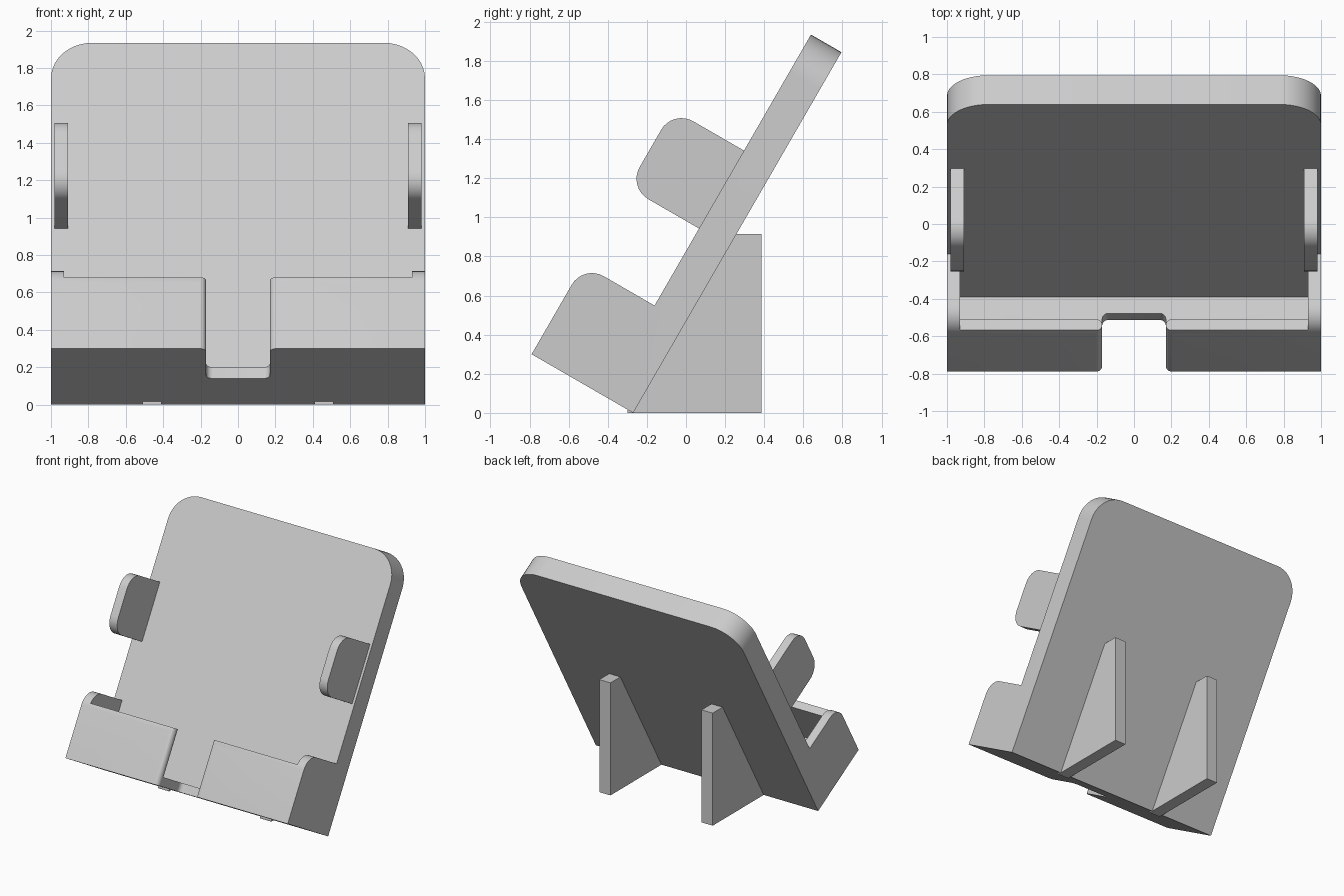
import bpy, bmesh, math
from mathutils import Vector

old = bpy.data.objects.get("Cube")
if old:
    bpy.data.objects.remove(old, do_unlink=True)

# One plain grey material
grey = bpy.data.materials.new("light_grey")
grey.use_nodes = True
colour = (0.6, 0.6, 0.6, 1)
grey.diffuse_color = colour
grey.node_tree.nodes["Principled BSDF"].inputs["Base Color"].default_value = colour

LEAN = math.radians(30)
S, C = math.sin(LEAN), math.cos(LEAN)


def tilted(x, n, u):
    """Leaning frame: n is forward from the back face, u runs up the back."""
    return Vector((x, -0.27 + S * u - C * n, C * u + S * n))


def arc(cx, cy, r, start, end, steps=8):
    return [(cx + r * math.cos(math.radians(start + (end - start) * i / steps)),
             cy + r * math.sin(math.radians(start + (end - start) * i / steps)))
            for i in range(steps + 1)]


def prism(name, profile, lo, hi, place):
    """Extrude a 2D profile from lo to hi; place(a, b, t) gives the 3D point."""
    bm = bmesh.new()
    ends = [[bm.verts.new(place(a, b, t)) for a, b in profile] for t in (lo, hi)]
    count = len(profile)
    for ring in ends:
        bm.faces.new(ring)
    for i in range(count):
        j = (i + 1) % count
        bm.faces.new((ends[0][i], ends[0][j], ends[1][j], ends[1][i]))
    bmesh.ops.recalc_face_normals(bm, faces=bm.faces)
    mesh = bpy.data.meshes.new(name)
    bm.to_mesh(mesh)
    bm.free()
    mesh.materials.append(grey)
    ob = bpy.data.objects.new(name, mesh)
    bpy.context.collection.objects.link(ob)
    return ob


def activate(ob):
    bpy.ops.object.select_all(action='DESELECT')
    ob.select_set(True)
    bpy.context.view_layer.objects.active = ob


def cut(ob, cutter):
    mod = ob.modifiers.new("cut", 'BOOLEAN')
    mod.operation, mod.solver, mod.object = 'DIFFERENCE', 'EXACT', cutter
    activate(ob)
    bpy.ops.object.modifier_apply(modifier=mod.name)
    bpy.data.objects.remove(cutter, do_unlink=True)


def across(n, u, x):
    return tilted(x, n, u)


def upward(x, n, u):
    return tilted(x, n, u)


def symmetric(half):
    return half + [(-x, n) for x, n in reversed(half)]


# Backrest and tray, from one side profile
THICK, DEPTH, R = 0.18, 0.6, 0.12
side = [(0, 0), (DEPTH, 0)] + arc(DEPTH - R, 0.53 - R, R, 0, 90)
side += [(THICK, 0.53), (THICK, 2.13), (0, 2.13)]
body = prism("backrest_and_tray", side, -1, 1, across)

# Rounded top corners of the backrest
bm = bmesh.new()
bm.from_mesh(body.data)
corners = [e for e in bm.edges
           if all(v.co.z > 1.8 for v in e.verts) and e.verts[0].co.x == e.verts[1].co.x]
bmesh.ops.bevel(bm, geom=corners, offset=0.22, segments=10, profile=0.5, affect='EDGES')
bm.to_mesh(body.data)
bm.free()

# Pocket of the tray, leaving side walls and a lower front lip
pocket = [(THICK, 0.07), (0.53, 0.07), (0.53, 0.44), (0.8, 0.44), (0.8, 0.8), (THICK, 0.53)]
cut(body, prism("pocket_cutter", pocket, -0.93, 0.93, across))

# Cable notch through lip and floor, with rounded corners
W, r = 0.17, 0.035
notch = arc(W - r, 0.28 + r, r, -90, 0) + arc(W + r, DEPTH - r, r, 180, 90) + [(W + r, 0.75)]
cut(body, prism("notch_cutter", symmetric(notch), -0.2, 0.8, upward))
inner = [(W + r, 0.5)] + arc(W + r, DEPTH - r, r, 270, 180)
cut(body, prism("lip_round_cutter", symmetric(inner), 0.07, 0.8, upward))

parts = [body]

# Side guides and rear legs, one pair each
guide = [(THICK - 0.01, 0.985)] + arc(DEPTH - R, 0.985 + R, R, -90, 0)
guide += arc(DEPTH - R, 1.445 - R, R, 0, 90) + [(THICK - 0.01, 1.445)]
leg = [(-0.3, 0), (0.385, 0), (0.385, 0.915), (0.25, 0.915), (-0.3, 0.012)]
for label, sign in (("left", 1), ("right", -1)):
    parts.append(prism(label + "_side_guide", guide, sign * 0.91, sign * 0.98, across))
    parts.append(prism(label + "_rear_leg", leg, sign * 0.41, sign * 0.51,
                       lambda y, z, x: Vector((x, y, z))))

for ob in parts:
    activate(ob)
    bpy.ops.object.shade_smooth_by_angle(angle=math.radians(30))
